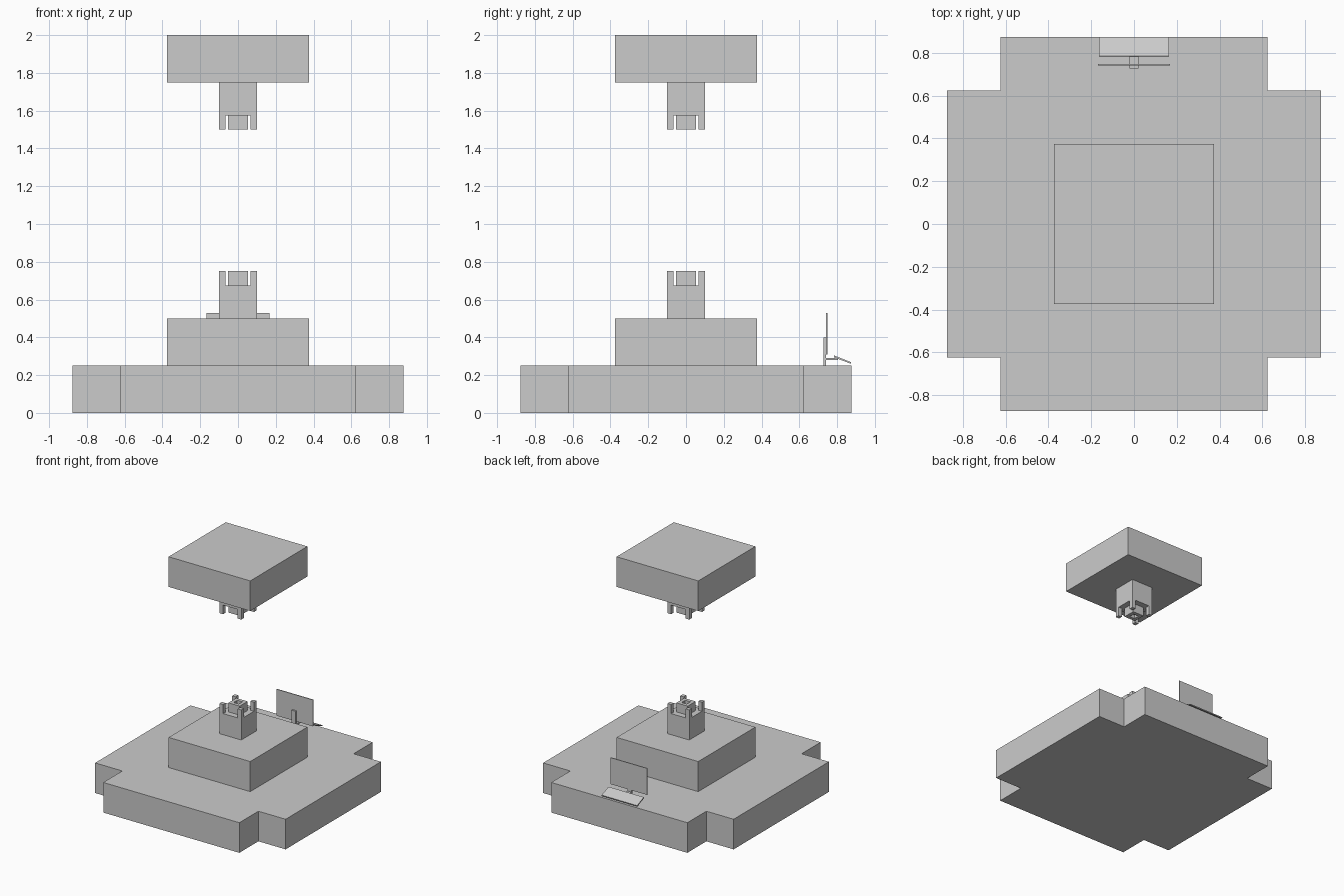
import bpy, bmesh
from mathutils import Matrix, Vector

if "Cube" in bpy.data.objects:
    bpy.data.objects.remove(bpy.data.objects["Cube"])


def finish(name, bm):
    bmesh.ops.recalc_face_normals(bm, faces=bm.faces)
    me = bpy.data.meshes.new(name)
    bm.to_mesh(me)
    bm.free()
    ob = bpy.data.objects.new(name, me)
    bpy.context.collection.objects.link(ob)
    return ob


def box(name, x, y, z):
    """Box from (min, max) ranges."""
    bm = bmesh.new()
    size = [r[1] - r[0] for r in (x, y, z)]
    mid = [(r[0] + r[1]) / 2 for r in (x, y, z)]
    bmesh.ops.create_cube(bm, size=1, matrix=Matrix.Translation(mid) @ Matrix.Diagonal((*size, 1)))
    return finish(name, bm)


def prism(name, pts, to_3d, depth):
    """Extrude a flat outline along a vector."""
    bm = bmesh.new()
    face = bm.faces.new([bm.verts.new(to_3d(*p)) for p in pts])
    ext = bmesh.ops.extrude_face_region(bm, geom=[face], use_keep_orig=True)
    verts = [g for g in ext["geom"] if isinstance(g, bmesh.types.BMVert)]
    bmesh.ops.translate(bm, verts=verts, vec=Vector(depth))
    return finish(name, bm)


# Base slab with notched corners
O, I = 0.875, 0.625
corner = [(O, I), (I, I), (I, O)]
outline = []
for sx, sy in ((1, 1), (-1, 1), (-1, -1), (1, -1)):
    pts = [(sx * px, sy * py) for px, py in corner]
    outline += pts if sx * sy > 0 else pts[::-1]
prism("base_slab", outline, lambda x, y: (x, y, 0), (0, 0, 0.25))


# Pedestal, pillar, corner prongs and socket; the upper set is flipped
def pylon(prefix, level):
    def zr(a, b):
        return tuple(sorted((level(a), level(b))))

    box(prefix + "_block", (-0.375, 0.375), (-0.375, 0.375), zr(0.25, 0.5))
    box(prefix + "_pillar", (-0.1, 0.1), (-0.1, 0.1), zr(0.5, 0.675))
    for i, (sx, sy) in enumerate(((1, 1), (-1, 1), (-1, -1), (1, -1))):
        xr = tuple(sorted((sx * 0.067, sx * 0.1)))
        yr = tuple(sorted((sy * 0.067, sy * 0.1)))
        box(f"{prefix}_prong_{i + 1}", xr, yr, zr(0.675, 0.75))

    # Centre core with a small square recess in its end
    core = box(prefix + "_core", (-0.052, 0.052), (-0.052, 0.052), zr(0.675, 0.75))
    bm = bmesh.new()
    bm.from_mesh(core.data)
    end = max(bm.faces, key=lambda f: -abs(f.calc_center_median().z - level(0.75)))
    bmesh.ops.inset_region(bm, faces=[end], thickness=0.04)
    ext = bmesh.ops.extrude_face_region(bm, geom=[end])
    verts = [g for g in ext["geom"] if isinstance(g, bmesh.types.BMVert)]
    bmesh.ops.delete(bm, geom=[end], context="FACES_ONLY")
    bmesh.ops.translate(bm, verts=verts, vec=(0, 0, level(0.72) - level(0.75)))
    bmesh.ops.recalc_face_normals(bm, faces=bm.faces)
    bm.to_mesh(core.data)
    bm.free()


pylon("lower", lambda z: z)
pylon("upper", lambda z: 2.25 - z)

# Console: post, screen, arm and sloped keyboard
box("console_post", (-0.02, 0.02), (0.728, 0.742), (0.25, 0.40))
box("console_screen", (-0.168, 0.168), (0.742, 0.749), (0.31, 0.53))
box("console_arm", (-0.02, 0.02), (0.735, 0.805), (0.28, 0.291))
prism("console_keyboard", [(0.783, 0.295), (0.872, 0.26), (0.874, 0.268), (0.785, 0.304)],
      lambda y, z: (-0.163, y, z), (0.326, 0, 0))
